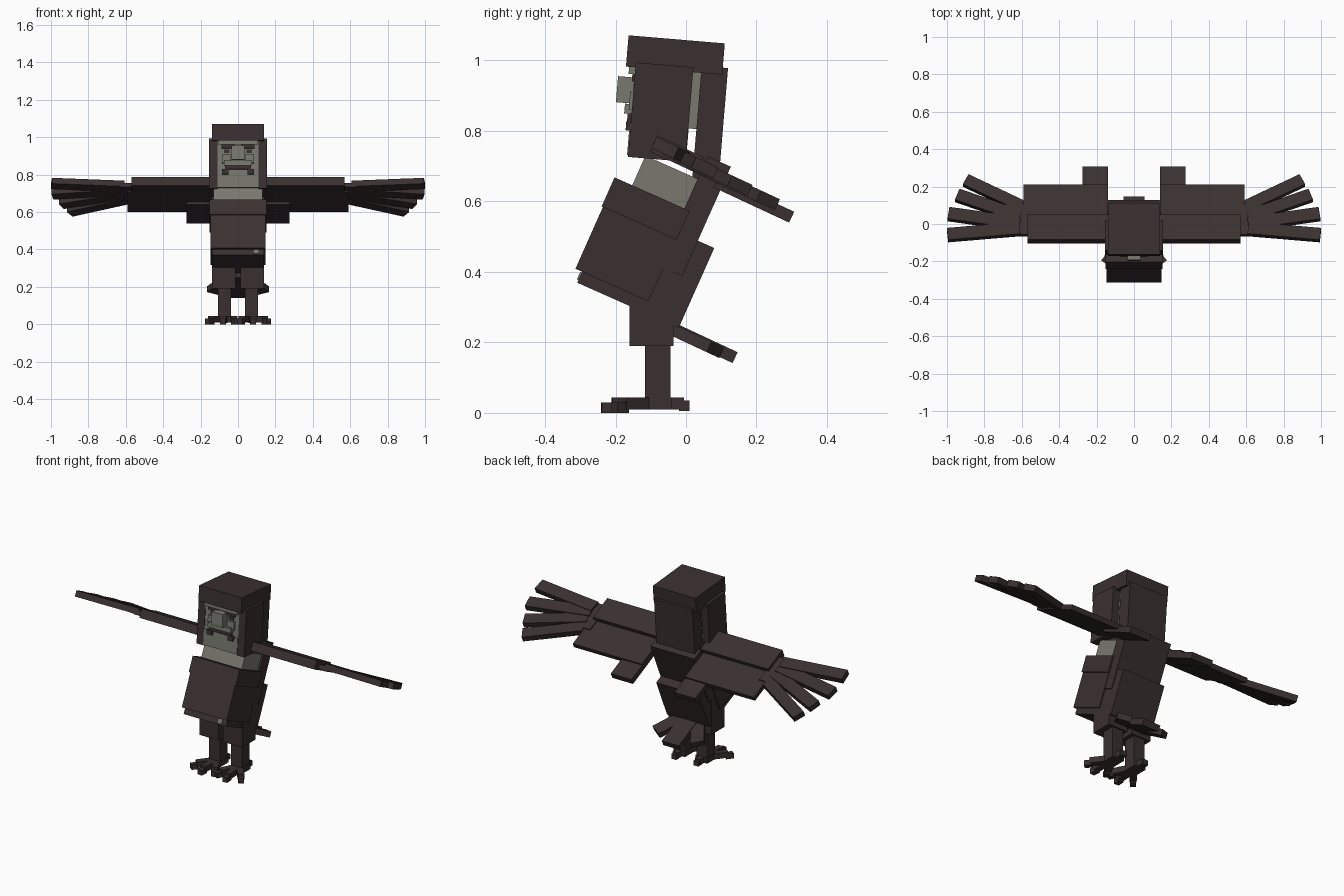
import bpy, math
from mathutils import Matrix, Vector

cube = bpy.data.objects.get("Cube")
if cube:
    bpy.data.objects.remove(cube, do_unlink=True)


def material(name, rgb):
    m = bpy.data.materials.new(name)
    m.use_nodes = True
    m.diffuse_color = (*rgb, 1)
    m.node_tree.nodes["Principled BSDF"].inputs["Base Color"].default_value = (*rgb, 1)
    return m


BROWN = material("dark_brown", (0.042, 0.029, 0.030))
GREY = material("stone_grey", (0.190, 0.190, 0.160))

HEAD, BODY, WING = 4.8, 24.0, 25.0   # backward lean of each part group, degrees


def box(name, x, y, z, lean=0, mat=BROWN, yaw=None):
    """Box from ranges; yaw = (pivot, angle) turns it in its own plane before leaning."""
    m = Matrix.Rotation(math.radians(-lean), 4, 'X')
    if yaw:
        m = m @ Matrix.Translation(yaw[0]) @ Matrix.Rotation(yaw[1], 4, 'Z')
    verts = [m @ Vector((a, b, c)) for c in z for b in y for a in x]
    faces = [(0, 2, 3, 1), (4, 5, 7, 6), (0, 1, 5, 4), (2, 6, 7, 3), (0, 4, 6, 2), (1, 3, 7, 5)]
    me = bpy.data.meshes.new(name)
    me.from_pydata(verts, [], faces)
    me.materials.append(mat)
    ob = bpy.data.objects.new(name, me)
    bpy.context.collection.objects.link(ob)
    return ob


def pair(name, x, y, z, lean=0, mat=BROWN):
    """Left and right copies of a box."""
    box("left_" + name, x, y, z, lean, mat)
    box("right_" + name, (-x[1], -x[0]), y, z, lean, mat)


def bar(name, a, b, width, z, lean=0, mat=BROWN):
    """Mirrored flat bars running from a to b in the ground or wing plane."""
    for side, s in (("left_", 1), ("right_", -1)):
        dx, dy = s * (b[0] - a[0]), b[1] - a[1]
        box(side + name, (0, math.hypot(dx, dy)), (-width / 2, width / 2), z, lean, mat,
            ((s * a[0], a[1], 0), math.atan2(dy, dx)))


# Head: crown, side locks, back hair and face block
box("crown", (-.139, .139), (-.252, .022), (.965, 1.054), HEAD)
pair("side_lock", (.11, .155), (-.225, -.061), (.71, .979), HEAD)
box("back_hair", (-.125, .125), (-.038, .037), (.64, .985), HEAD)
box("head", (-.112, .112), (-.222, -.03), (.805, .975), HEAD, GREY)

# Face details
box("brow", (-.108, .108), (-.243, -.2), (.945, .966), HEAD, GREY)
pair("eyebrow", (.02, .088), (-.232, -.2), (.925, .945), HEAD)
box("nose", (-.036, .036), (-.272, -.2), (.862, .936), HEAD, GREY)
pair("cheek", (.04, .085), (-.234, -.2), (.845, .895), HEAD, GREY)
pair("eye", (.045, .075), (-.226, -.2), (.9, .918), HEAD)
box("upper_lip", (-.075, .075), (-.246, -.2), (.832, .86), HEAD, GREY)
box("mouth", (-.07, .07), (-.236, -.2), (.812, .832), HEAD)
pair("beard_tuft", (.05, .085), (-.238, -.2), (.785, .812), HEAD)
box("chin", (-.11, .11), (-.228, -.06), (.715, .806), HEAD, GREY)

# Torso
box("neck", (-.132, .132), (-.402, -.22), (.27, .62), BODY, GREY)
box("chest", (-.146, .146), (-.453, -.226), (.246, .45), BODY)
box("chest_band", (-.153, .153), (-.457, -.224), (.438, .528), BODY)
box("back", (-.143, .143), (-.24, -.168), (.35, .69), BODY)
box("hips", (-.138, .138), (-.432, -.117), (.212, .46), BODY)
box("belt_plate", (.085, .11), (-.437, -.42), (.22, .243), BODY, GREY)

# Legs
pair("thigh", (.014, .14), (-.16, -.036), (.19, .42))
pair("shin", (.037, .107), (-.116, -.044), (.03, .2))
pair("foot", (.035, .11), (-.125, -.04), (.01, .043))

# Toes: three forward with claws and one behind
for label, tip in (("inner", (.02, -.19)), ("middle", (.08, -.21)), ("outer", (.145, -.18))):
    base = Vector((.072, -.085))
    tip = Vector(tip)
    claw = tip + (tip - base).normalized() * .03
    bar(label + "_toe", base, tip, .036, (.01, .043))
    bar(label + "_claw", tip - (tip - base) * .1, claw, .03, (0, .03))
bar("back_toe", (.072, -.06), (.072, -.005), .036, (.01, .043))
bar("back_claw", (.072, -.02), (.072, .01), .03, (.006, .035))

# Tail fan
box("tail_middle", (-.055, .055), (-.2, .06), (.184, .218), WING)
bar("tail_side", (.03, -.17), (.135, .0), .075, (.181, .214), WING)

# Wings
pair("wing_arm", (.13, .57), (-.407, -.26), (.629, .679), WING)
pair("wing_panel", (.14, .59), (-.32, -.073), (.629, .656), WING)
pair("wing_inner_feather", (.14, .275), (-.2, .037), (.613, .647), WING)
pair("wing_hand", (.55, .635), (-.37, -.19), (.636, .662), WING)

# Wing tip feathers: base, tip, width
fingers = [((.61, -.336), (.997, -.372), .07), ((.61, -.305), (.992, -.246), .07),
           ((.61, -.262), (.945, -.134), .068), ((.6, -.2), (.9, -.044), .066)]
for i, (a, b, w) in enumerate(fingers):
    drop = .004 * i
    bar("wing_feather_%d" % (i + 1), a, b, w, (.64 - drop, .674 - drop), WING)
